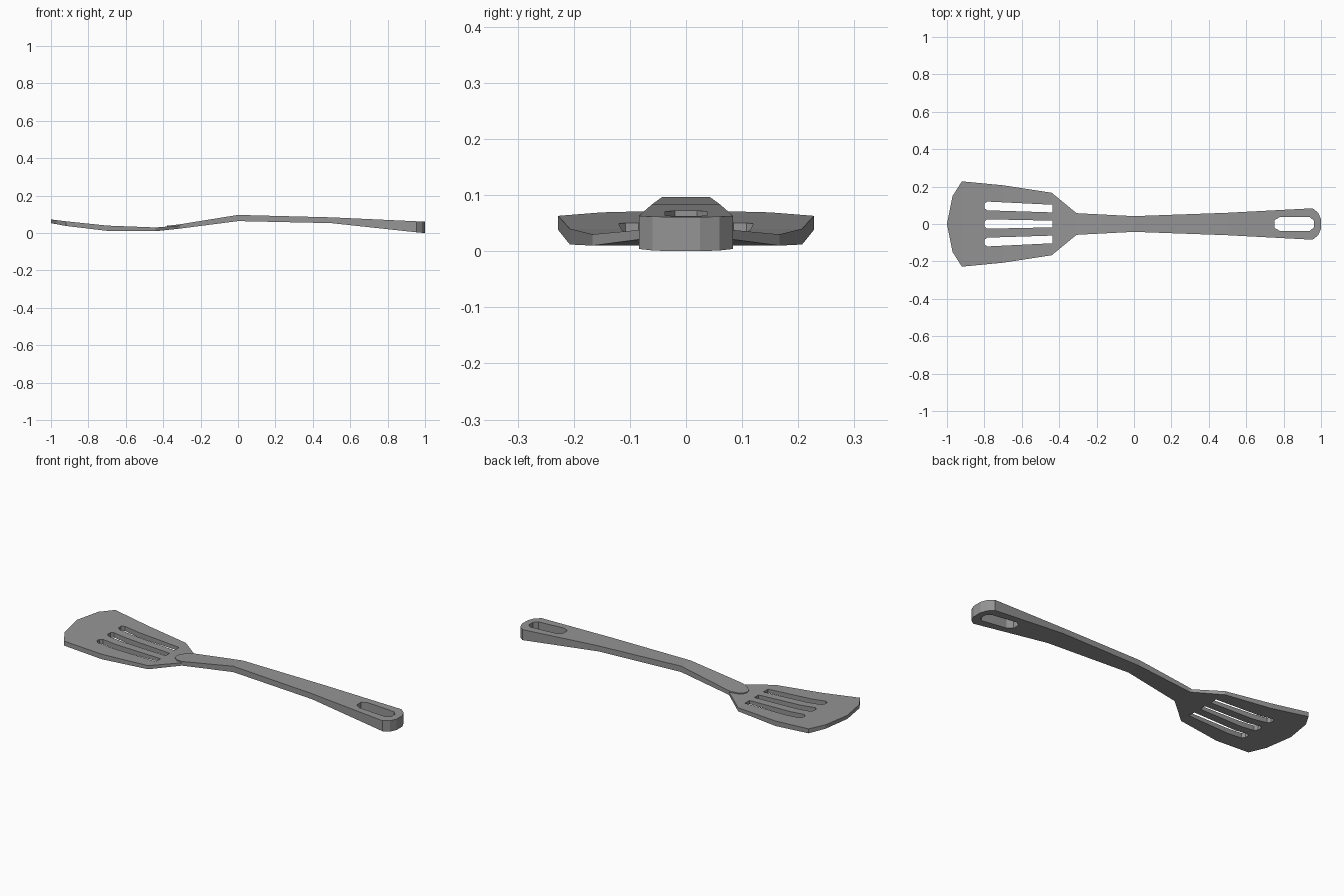
import bpy, bmesh

cube = bpy.data.objects.get("Cube")
if cube:
    bpy.data.objects.remove(cube, do_unlink=True)

grey = bpy.data.materials.new("warm_free_grey")
grey.name = "plain_grey"
grey.use_nodes = True
grey.diffuse_color = (0.3, 0.3, 0.3, 1)
grey.node_tree.nodes["Principled BSDF"].inputs["Base Color"].default_value = (0.3, 0.3, 0.3, 1)


def mirrored(half):
    """Close a half outline (y >= 0) across the x axis."""
    return half + [(x, -y) for x, y in reversed(half) if y > 0]


def height(stations, x, side):
    """Interpolate the bottom (1) or top (2) height along the length."""
    for a, b in zip(stations, stations[1:]):
        if x <= b[0]:
            t = max(0, (x - a[0]) / (b[0] - a[0]))
            return a[side] + t * (b[side] - a[side])
    return stations[-1][side]


def bent_plate(name, loops, stations):
    """Fill an outline with holes, crease it at the stations and give it thickness."""
    bm = bmesh.new()
    edges = []
    for loop in loops:
        vs = [bm.verts.new((x, y, 0)) for x, y in loop]
        edges += [bm.edges.new((vs[i - 1], vs[i])) for i in range(len(vs))]
    bmesh.ops.triangle_fill(bm, edges=edges, use_beauty=True, normal=(0, 0, 1))
    for x, _, _ in stations[1:-1]:
        bmesh.ops.bisect_plane(bm, geom=bm.verts[:] + bm.edges[:] + bm.faces[:],
                               dist=1e-5, plane_co=(x, 0, 0), plane_no=(1, 0, 0))
    base = bm.verts[:]
    new = bmesh.ops.extrude_face_region(bm, geom=bm.faces[:], use_keep_orig=True)["geom"]
    top = [v for v in new if isinstance(v, bmesh.types.BMVert)]
    for verts, side in ((base, 1), (top, 2)):
        for v in verts:
            v.co.z = height(stations, v.co.x, side)
    bmesh.ops.recalc_face_normals(bm, faces=bm.faces[:])
    mesh = bpy.data.meshes.new(name)
    bm.to_mesh(mesh)
    bm.free()
    mesh.materials.append(grey)
    obj = bpy.data.objects.new(name, mesh)
    bpy.context.collection.objects.link(obj)


# Slotted blade, curling up towards the tip
blade = mirrored([(-1, 0), (-0.97, 0.15), (-0.92, 0.228), (-0.7, 0.207),
                  (-0.44, 0.167), (-0.31, 0.06), (-0.28, 0.05)])
middle_slot = mirrored([(-0.8, 0.012), (-0.785, 0.025), (-0.437, 0.018)])
side_slot = [(-0.8, 0.108), (-0.785, 0.12), (-0.437, 0.103),
             (-0.437, 0.062), (-0.785, 0.073), (-0.8, 0.085)]
other_slot = [(x, -y) for x, y in side_slot]
bent_plate("slotted_blade", [blade, middle_slot, side_slot, other_slot],
           [(-1, 0.053, 0.073), (-0.92, 0.038, 0.063), (-0.7, 0.012, 0.04),
            (-0.44, 0.01, 0.03), (-0.31, 0.024, 0.04), (-0.28, 0.03, 0.044)])

# Handle with a rounded root resting on the blade and a hanging hole
handle = mirrored([(-0.38, 0), (-0.375, 0.022), (-0.35, 0.045), (-0.31, 0.058), (0, 0.042),
                   (0.5, 0.06), (0.955, 0.084), (0.985, 0.06), (1, 0.025)])
hole = mirrored([(0.75, 0.02), (0.78, 0.037), (0.94, 0.037), (0.962, 0.018)])
bent_plate("handle", [handle, hole],
           [(-0.38, 0.018, 0.039), (-0.31, 0.024, 0.047), (0, 0.064, 0.097),
            (0.5, 0.053, 0.084), (0.955, 0.004, 0.063), (1, 0, 0.061)])
